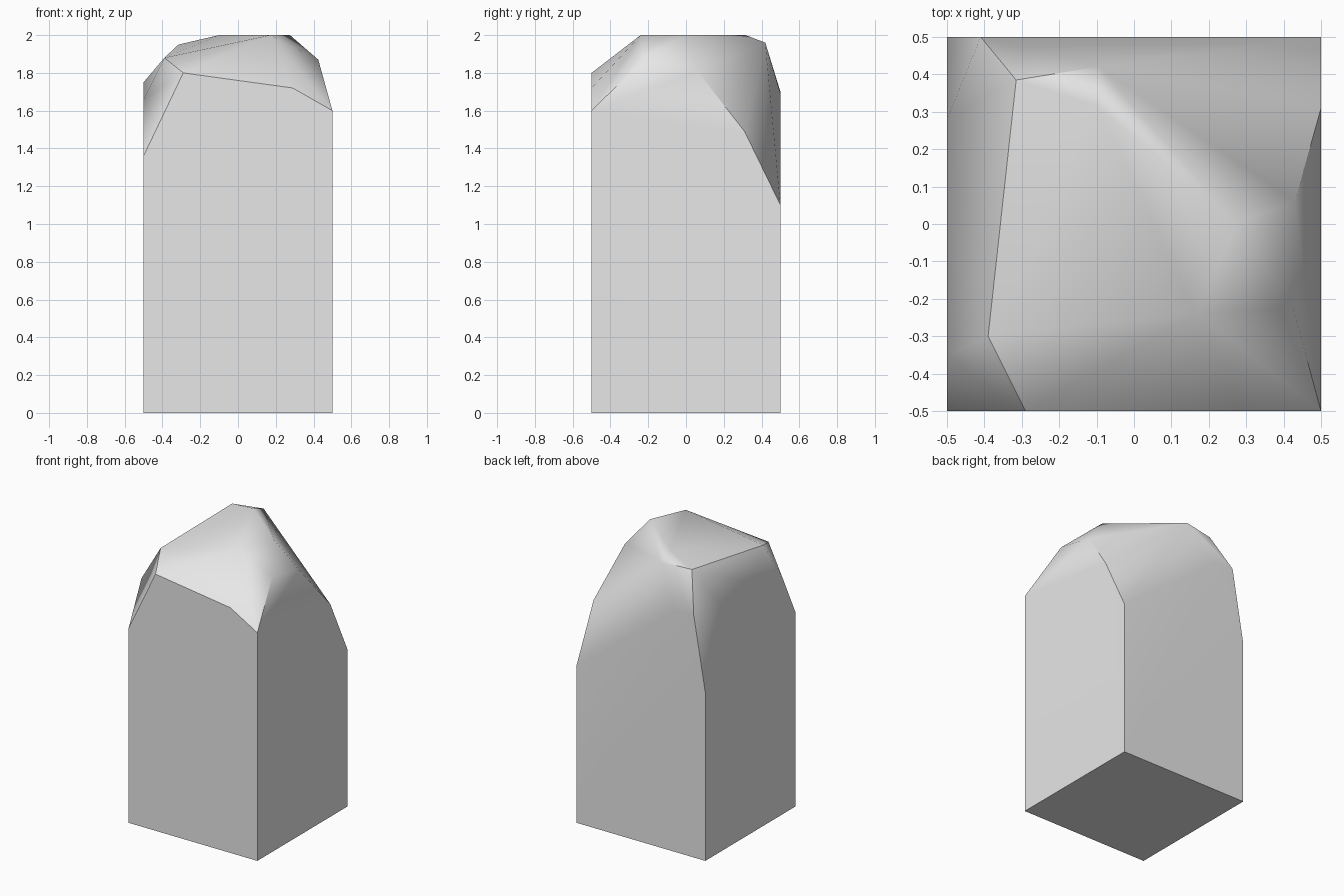
import bpy, bmesh, math

cube = bpy.data.objects.get("Cube")
if cube:
    bpy.data.objects.remove(cube, do_unlink=True)

H = 0.5  # half width of the square pillar

# square foot
foot = [(sx * H, sy * H, 0) for sx in (-1, 1) for sy in (-1, 1)]

# chiselled rim on each wall: (along wall, height)
front_rim = [(-H, 1.36), (-0.29, 1.80), (0.29, 1.72), (H, 1.60)]
back_rim = [(-H, 1.18), (-0.41, 1.70), (-0.26, 1.69), (H, 1.10)]
left_edge_rim = [(-0.355, 1.66), (-0.02, 1.75), (0.28, 1.67)]
right_edge_rim = [(0.31, 1.49)]

# corners of the worn crown
crown = [(-0.39, -0.30, 1.88), (-0.315, 0.385, 1.95), (-0.10, 0.315, 2.0),
         (0.275, 0.005, 2.0), (0.17, -0.24, 2.0),
         (0.43, 0.06, 1.81), (0.425, -0.225, 1.87), (-0.095, 0.42, 1.96)]

points = foot + crown
points += [(x, -H, z) for x, z in front_rim]
points += [(x, H, z) for x, z in back_rim]
points += [(-H, y, z) for y, z in left_edge_rim]
points += [(H, y, z) for y, z in right_edge_rim]

# wrap the points into one convex faceted stone
bm = bmesh.new()
verts = [bm.verts.new(p) for p in points]
hull = bmesh.ops.convex_hull(bm, input=verts)
spare = {v for v in hull["geom_interior"] + hull["geom_unused"]
         if isinstance(v, bmesh.types.BMVert)}
bmesh.ops.delete(bm, geom=list(spare), context='VERTS')
bmesh.ops.dissolve_limit(bm, angle_limit=math.radians(1),
                         verts=bm.verts[:], edges=bm.edges[:])
bmesh.ops.recalc_face_normals(bm, faces=bm.faces[:])

mesh = bpy.data.meshes.new("stone_pillar")
bm.to_mesh(mesh)
bm.free()
pillar = bpy.data.objects.new("stone_pillar", mesh)
bpy.context.collection.objects.link(pillar)

# pale stone colour
grey = (0.8, 0.8, 0.8, 1)
mat = bpy.data.materials.new("pale_grey_stone")
mat.use_nodes = True
mat.diffuse_color = grey
bsdf = next(n for n in mat.node_tree.nodes if n.type == 'BSDF_PRINCIPLED')
bsdf.inputs["Base Color"].default_value = grey
mesh.materials.append(mat)

# soft shading over gentle bends, crisp chiselled edges
for ob in bpy.context.selected_objects:
    ob.select_set(False)
pillar.select_set(True)
bpy.context.view_layer.objects.active = pillar
bpy.ops.object.shade_smooth_by_angle(angle=math.radians(30))
weighted = pillar.modifiers.new("weighted_normals", 'WEIGHTED_NORMAL')
weighted.keep_sharp = True
